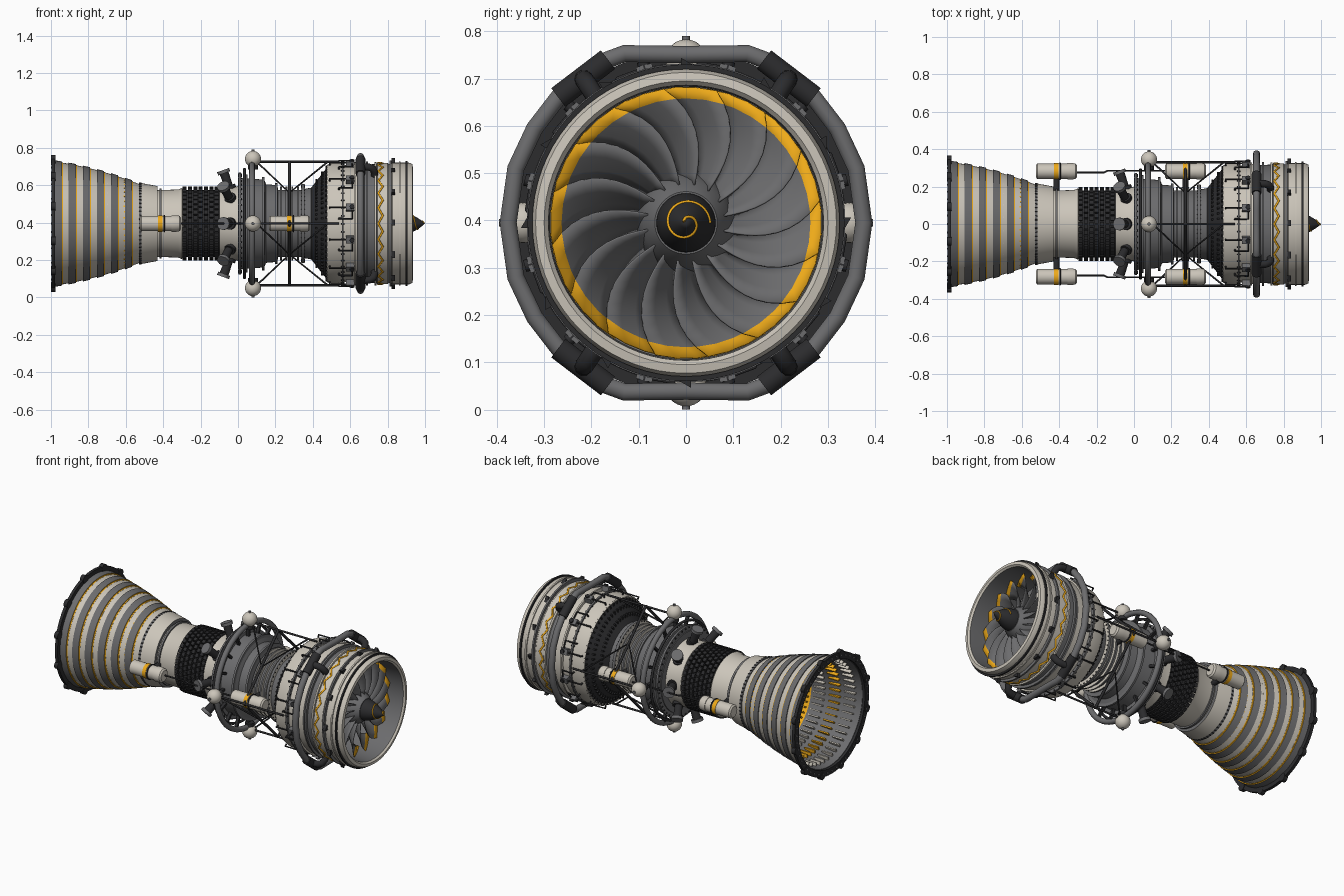
import bpy, bmesh
from math import pi, sin, cos, tau, radians
from mathutils import Matrix, Vector

if "Cube" in bpy.data.objects:
    bpy.data.objects.remove(bpy.data.objects["Cube"])

C = 0.395  # height of the engine axis


def mat(name, col):
    m = bpy.data.materials.new(name)
    m.diffuse_color = (*col, 1)
    m.use_nodes = True
    m.node_tree.nodes["Principled BSDF"].inputs["Base Color"].default_value = m.diffuse_color
    return m


BEIGE = mat("beige", (0.60, 0.56, 0.49))
GREY = mat("grey", (0.15, 0.15, 0.155))
DARK = mat("dark", (0.025, 0.025, 0.027))
GOLD = mat("gold", (0.85, 0.40, 0.01))


def finish(name, bm, mats, smooth=35):
    bmesh.ops.recalc_face_normals(bm, faces=bm.faces)
    me = bpy.data.meshes.new(name)
    bm.to_mesh(me)
    bm.free()
    for m in mats:
        me.materials.append(m)
    me.shade_smooth()
    me.set_sharp_from_angle(angle=radians(smooth))
    ob = bpy.data.objects.new(name, me)
    bpy.context.collection.objects.link(ob)
    return ob


def lathe(name, pts, m, closed=False, n=72):
    """Revolve (x, radius) points round the axis; m is one material or one per segment."""
    bm = bmesh.new()
    rings = [[bm.verts.new((x, r * cos(tau * i / n), C + r * sin(tau * i / n))) for i in range(n)]
             for x, r in pts]
    mats = m if isinstance(m, list) else [m]
    uniq = list(dict.fromkeys(mats))
    for k in range(len(pts) - (0 if closed else 1)):
        a, b = rings[k], rings[(k + 1) % len(pts)]
        for i in range(n):
            f = bm.faces.new((a[i], a[(i + 1) % n], b[(i + 1) % n], b[i]))
            f.material_index = uniq.index(mats[k % len(mats)])
    bmesh.ops.remove_doubles(bm, verts=bm.verts, dist=1e-5)
    return finish(name, bm, uniq)


def flange(name, x, r, w, m, depth=0.03):
    lathe(name, [(x - w / 2, r - depth), (x - w / 2, r), (x + w / 2, r), (x + w / 2, r - depth)], m, True)


def spin(a, x, r):
    return Matrix.Translation((0, 0, C)) @ Matrix.Rotation(a, 4, 'X') @ Matrix.Translation((x, 0, r))


def blocks(name, n, rows, size, m, stagger=0.0, phase=0.0):
    """Rings of boxes; rows = [(x, radius)], size = axial, tangential, radial."""
    bm = bmesh.new()
    for k, (x, r) in enumerate(rows):
        for i in range(n):
            bmesh.ops.create_cube(bm, matrix=spin(tau * (i + stagger * (k % 2)) / n + phase, x, r)
                                  @ Matrix.Diagonal((*size, 1)))
    return finish(name, bm, [m])


def studs(name, n, x, r, rad, length, m, axis='X', tilt=0.0, phase=0.0, r2=None, seg=12):
    """Ring of cylinders along the axis ('X') or pointing outward ('R')."""
    bm = bmesh.new()
    rot = Matrix.Rotation(pi / 2 if axis == 'X' else tilt, 4, 'Y')
    for i in range(n):
        bmesh.ops.create_cone(bm, cap_ends=True, segments=seg, radius1=rad, radius2=r2 or rad, depth=length,
                              matrix=spin(tau * i / n + phase, x, r) @ rot)
    return finish(name, bm, [m])


def tube(name, pts, rad, m, cyclic=False):
    """Pipe through points given as (x, y, height above axis)."""
    cu = bpy.data.curves.new(name, 'CURVE')
    cu.dimensions = '3D'
    cu.bevel_depth, cu.bevel_resolution, cu.use_fill_caps = rad, 3, True
    sp = cu.splines.new('POLY')
    sp.points.add(len(pts) - 1)
    for p, (x, y, z) in zip(sp.points, pts):
        p.co = (x, y, C + z, 1)
    sp.use_cyclic_u = cyclic
    tmp = bpy.data.objects.new(name, cu)
    me = bpy.data.meshes.new_from_object(tmp)
    bpy.data.objects.remove(tmp)
    me.materials.clear()
    me.materials.append(m)
    me.shade_smooth()
    me.set_sharp_from_angle(angle=radians(50))
    bpy.context.collection.objects.link(bpy.data.objects.new(name, me))


def ring(x, r, n=64):
    return [(x, r * cos(tau * i / n), r * sin(tau * i / n)) for i in range(n)]


# Exhaust nozzle: stepped bands on a bell outline
def bell(x):
    t = (-0.53 - x) / 0.45
    return 0.212 + 0.12 * (1.45 * t - 0.45 * t * t)


pts, ms = [], []
for i in range(6):
    x = -0.53 - 0.075 * i
    for a, b, m, up in ((0, .031, BEIGE, 0), (.031, .037, GOLD, .001), (.037, .075, GREY, .006)):
        pts += [(x - a, bell(x - a) + up), (x - b, bell(x - b) + up)]
        ms += [m, m]
lathe("nozzle_bands", pts, ms[:-1])
inner = [(-0.98 + 0.05 * i, bell(-0.98 + 0.05 * i) - 0.012) for i in range(10)]
lathe("nozzle_lining", [(-0.98, 0.335)] + inner, [GREY] * 7 + [GOLD] + [GREY] * 2)
for k in range(4):
    x = -0.91 + 0.09 * k
    blocks(f"nozzle_lining_vanes_{k}", 48, [(x, bell(x) - 0.02)], (0.07, 0.008, 0.02), GOLD if k % 2 else BEIGE)
lathe("exhaust_back", [(-0.54, 0.21), (-0.55, 0.12), (-0.53, 0.11), (-0.53, 0)], [GREY, GREY, DARK])
blocks("exhaust_vanes", 36, [(-0.56, 0.155)], (0.04, 0.006, 0.09), GOLD)
flange("nozzle_rim", -0.987, 0.363, 0.018, DARK, 0.04)
studs("nozzle_rim_lugs", 12, -0.987, 0.355, 0.024, 0.024, DARK, phase=tau / 24)
studs("nozzle_rim_bolts", 48, -0.995, 0.345, 0.005, 0.01, GREY, seg=6)

# Core casing from nozzle collar to compressor
lathe("nozzle_collar", [(-0.53, 0.205), (-0.53, 0.218), (-0.515, 0.216), (-0.43, 0.2), (-0.43, 0.18)],
      [GREY, GREY, BEIGE, GREY])
studs("collar_bolts", 60, -0.522, 0.216, 0.004, 0.012, DARK, seg=6)
lathe("turbine_case", [(-0.44, 0.178), (-0.32, 0.182), (-0.30, 0.19), (-0.29, 0.178)], BEIGE)
flange("turbine_case_flange", -0.415, 0.188, 0.012, GREY)
lathe("turbine_band_base", [(-0.30, 0.178), (-0.10, 0.178)], DARK)
blocks("turbine_band_tiles", 40, [(-0.285 + 0.0285 * i, 0.185) for i in range(7)],
       (0.021, 0.023, 0.024), DARK, 0.5)
lathe("combustor_case", [(-0.10, 0.178), (-0.10, 0.195), (-0.03, 0.19), (0.0, 0.2), (0.0, 0.24), (0.02, 0.245),
                         (0.06, 0.24), (0.14, 0.235), (0.15, 0.21), (0.21, 0.205), (0.215, 0.18)],
      [BEIGE] * 3 + [GREY] * 7)
for i, (x, r) in enumerate(((0.01, 0.272), (0.045, 0.262), (0.135, 0.25), (0.205, 0.216))):
    flange(f"core_flange_{i}", x, r, 0.012, GREY, 0.045)
studs("core_flange_bolts", 48, 0.01, 0.262, 0.005, 0.022, DARK, seg=6)
pts = [(0.21, 0.18)]
for i in range(4):
    x = 0.225 + 0.03 * i
    pts += [(x, 0.18), (x, 0.197), (x + 0.01, 0.197), (x + 0.01, 0.18)]
lathe("compressor_case", pts + [(0.34, 0.18), (0.34, 0.212), (0.355, 0.212), (0.355, 0.185), (0.41, 0.195)],
      [GREY, BEIGE])
studs("compressor_bolts", 48, 0.348, 0.206, 0.004, 0.022, DARK, seg=6)
lathe("fan_case_cone", [(0.39, 0.19), (0.41, 0.215), (0.48, 0.305), (0.48, 0.315)], DARK)
blocks("fan_case_cone_ribs", 60, [(0.42, 0.228), (0.45, 0.268), (0.475, 0.30)], (0.012, 0.008, 0.02), DARK)

# Tilted fuel ports with mouths
studs("fuel_ports", 8, -0.06, 0.23, 0.021, 0.10, DARK, 'R', -0.35, r2=0.025, seg=20)
studs("fuel_port_caps", 8, -0.077, 0.277, 0.034, 0.018, GREY, 'R', -0.35, seg=20)
studs("fuel_port_bases", 8, -0.043, 0.193, 0.032, 0.02, DARK, 'R', -0.35, seg=20)

# Ring pipes and spherical tanks around the core
tube("core_ring_pipe", ring(0.075, 0.315), 0.016, GREY, True)
tube("core_ring_pipe_thin", ring(0.035, 0.29), 0.008, DARK, True)
blocks("ring_pipe_supports", 16, [(0.07, 0.28)], (0.018, 0.014, 0.08), DARK)
bm = bmesh.new()
for i in range(4):
    bmesh.ops.create_uvsphere(bm, u_segments=24, v_segments=14, radius=0.043, matrix=spin(tau * i / 4, 0.08, 0.345))
finish("spherical_tanks", bm, [BEIGE])
studs("tank_pins", 4, 0.08, 0.385, 0.008, 0.02, GREY, 'R')
studs("tank_collars", 4, 0.08, 0.305, 0.026, 0.03, DARK, 'R')

# Side canisters with bands, straps and feed pipes
for side, s in (("left", -1), ("right", 1)):
    for tag, cx in (("rear", -0.415), ("front", 0.275)):
        a = -s * pi / 2
        can = lathe(f"{side}_{tag}_canister",
                    [(cx - .11, 0), (cx - .11, .032), (cx - .102, .041), (cx - .012, .041), (cx - .012, .044),
                     (cx + .012, .044), (cx + .012, .041), (cx + .06, .041), (cx + .06, .044), (cx + .085, .044),
                     (cx + .102, .041), (cx + .11, .032), (cx + .11, 0)],
                    [BEIGE] * 4 + [GOLD] + [BEIGE] * 7, n=32)
        can.location.y = s * 0.282
        tube(f"{side}_{tag}_canister_mount", [(cx, s * 0.17, 0), (cx, s * 0.25, 0)], 0.016, DARK)
        tube(f"{side}_{tag}_canister_band", [(cx + .02, s * .282 + .043 * cos(tau * i / 24), .043 * sin(tau * i / 24))
                                             for i in range(24)], 0.004, DARK, True)
    tube(f"{side}_canister_line", [(-0.31, s * .275, 0), (-0.16, s * .275, 0), (-0.14, s * .285, 0),
                                   (0.17, s * .285, 0)], 0.005, DARK)

# Truss between core ring and fan case
card = [(0.33 * cos(i * pi / 2), 0.33 * sin(i * pi / 2)) for i in range(4)]
for i, (y, z) in enumerate(card):
    y2, z2 = card[(i + 1) % 4]
    tube(f"truss_rail_{i}", [(0.08, y, z), (0.54, y, z)], 0.006, DARK)
    tube(f"truss_cross_{i}", [(0.275, y, z), (0.275, y2, z2)], 0.008, DARK)
    tube(f"truss_diagonal_{i}", [(0.10, y, z), (0.275, (y + y2) / 2, (z + z2) / 2), (0.48, y, z)], 0.005, DARK)

# Fan case shell, intake lip and duct
lathe("fan_case", [(0.48, 0.30), (0.475, 0.312), (0.49, 0.32), (0.555, 0.322), (0.56, 0.312), (0.62, 0.312),
                   (0.625, 0.32), (0.67, 0.322), (0.675, 0.315), (0.74, 0.318), (0.745, 0.324), (0.80, 0.324),
                   (0.805, 0.318), (0.82, 0.318), (0.825, 0.325), (0.915, 0.325), (0.932, 0.318), (0.935, 0.30),
                   (0.925, 0.291), (0.86, 0.288), (0.68, 0.288)],
      [BEIGE] * 7 + [GREY] * 3 + [BEIGE] * 8 + [GREY] * 2)
for i, (x, r, m) in enumerate(((0.56, .332, GREY), (0.625, .33, BEIGE), (0.69, .332, GREY), (0.735, .33, BEIGE),
                               (0.815, .337, GREY), (0.865, .332, BEIGE), (0.90, .335, DARK))):
    flange(f"fan_case_flange_{i}", x, r, 0.01, m, 0.02)
studs("fan_case_flange_bolts", 48, 0.56, 0.327, 0.004, 0.02, DARK, seg=6)
tube("zigzag_trim", [(0.762 + (0.012 if i % 2 else -0.012), .324 * cos(tau * i / 48), .324 * sin(tau * i / 48))
                     for i in range(48)], 0.006, GOLD, True)
studs("lip_brackets", 12, 0.83, 0.33, 0.022, 0.02, DARK, seg=3)

# Clamps and small pipes on the fan case
blocks("case_clamps", 12, [(0.60, 0.33)], (0.045, 0.035, 0.03), GREY, phase=tau / 24)
studs("case_clamp_knobs", 12, 0.61, 0.338, 0.013, 0.03, DARK, 'R', phase=tau / 24)
for i in range(12):
    a, b = tau * (i + .5) / 12, tau * (i + .85) / 12
    tube(f"case_line_{i}", [(x, r * cos(t), r * sin(t)) for x, r, t in
                            ((.49, .322, a), (.49, .337, a), (.61, .337, a), (.61, .337, b), (.54, .337, b),
                             (.54, .32, b))], 0.005, DARK)

# Outer manifold pipe with dark tees that bend into the case
quad = [(.376, 0), (.36, .115), (.32, .2), (.27, .265), (.165, .345), (.13, .358), (.08, .357), (0, .356)]
loop = quad + [(-y, z) for y, z in quad[-2::-1]]
loop += [(-y, -z) for y, z in loop[1:-1]]
tube("manifold_pipe", [(0.655, y, z) for y, z in loop], 0.019, GREY, True)
for i, (sy, sz) in enumerate(((1, 1), (-1, 1), (-1, -1), (1, -1))):
    tube(f"manifold_tee_{i}", [(0.655, sy * .27, sz * .265), (0.655, sy * .165, sz * .345)], 0.026, DARK)
    tube(f"manifold_branch_{i}", [(0.655, sy * .217, sz * .305), (.70, sy * .215, sz * .302),
                                  (.722, sy * .208, sz * .292), (.73, sy * .195, sz * .272),
                                  (.73, sy * .175, sz * .245)], 0.02, DARK)

# Fan: backing, stators, hub, swept blades with gold tips
lathe("fan_backing", [(0.69, 0.289), (0.69, 0.10), (0.75, 0.11), (0.84, 0.09), (0.875, 0.066), (0.875, 0.0)], GREY)
blocks("fan_stators", 16, [(0.72, 0.16)], (0.06, 0.03, 0.08), BEIGE)
bm = bmesh.new()
for i in range(16):
    grid = []
    for j in range(10):
        t = j / 9
        r, c, b = 0.08 + 0.206 * t, 0.09 + 0.055 * t, radians(20 + 45 * t)
        row = []
        for s in (-.5, -.17, .17, .5):
            a = tau * i / 16 - 0.4 * t * t + s * c * sin(b) / r
            row.append(bm.verts.new((0.81 + s * c * cos(b), r * sin(a), C + r * cos(a))))
        grid.append(row)
    for j in range(9):
        for k in range(3):
            f = bm.faces.new((grid[j][k], grid[j][k + 1], grid[j + 1][k + 1], grid[j + 1][k]))
            f.material_index = 1 if j > 7 else 0
blades = finish("fan_blades", bm, [GREY, GOLD])
blades.modifiers.new("thickness", 'SOLIDIFY').thickness = 0.004


# Spinner with a painted spiral
def ogive(x):
    return 0.063 * max(0, (1 - ((x - 0.87) / 0.13) ** 1.6)) ** 0.9


lathe("spinner", [(0.87 + 0.013 * i, ogive(0.87 + 0.013 * i)) for i in range(11)], DARK, n=48)
tube("spinner_spiral", [(x, ogive(x) * cos(w), ogive(x) * sin(w))
                        for x, w in ((0.92 + 0.0019 * i, 0.22 * i) for i in range(41))], 0.0035, GOLD)
